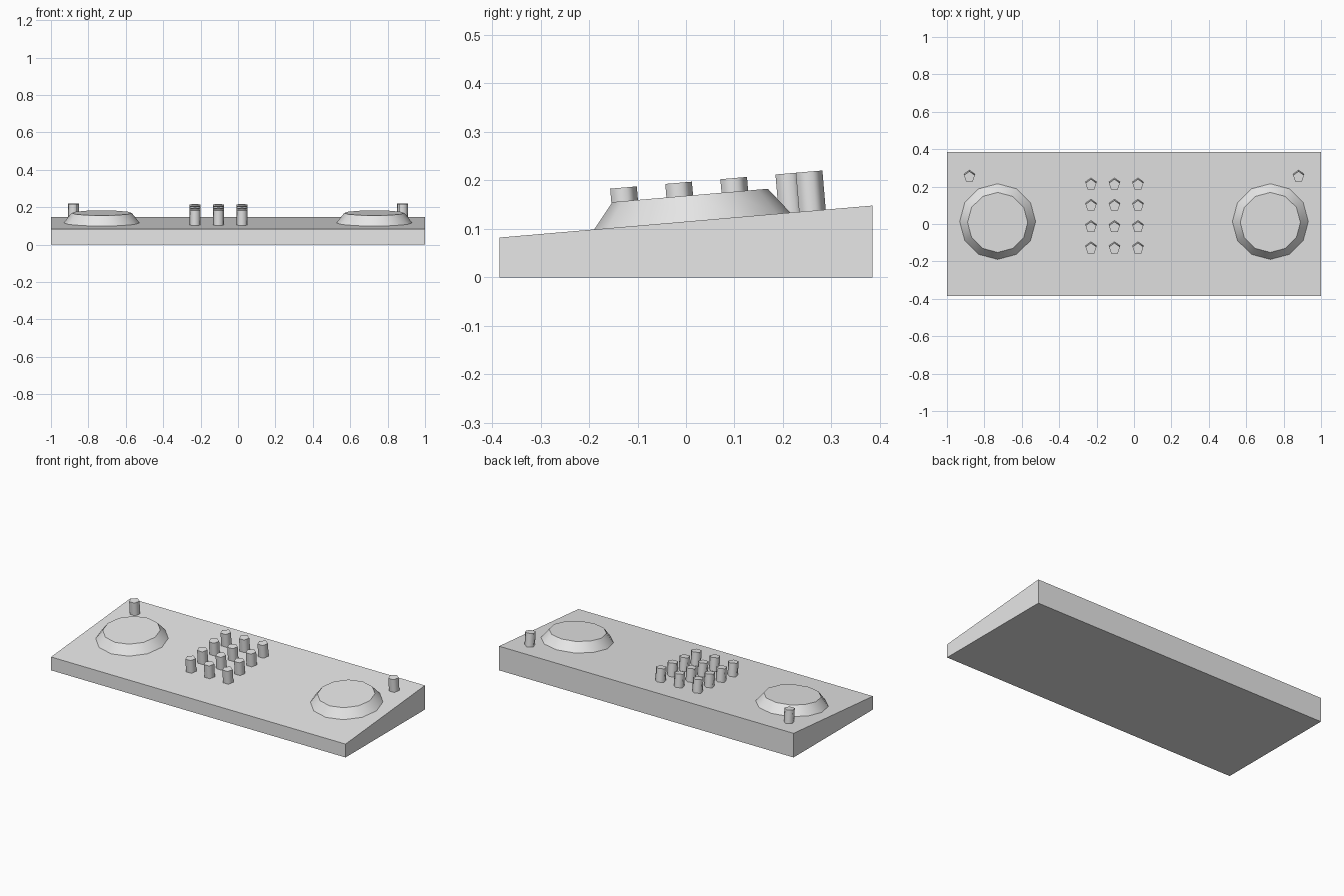
import bpy, bmesh, math
from mathutils import Matrix

cube = bpy.data.objects.get("Cube")
if cube:
    bpy.data.objects.remove(cube, do_unlink=True)

grey = bpy.data.materials.new("light_grey")
grey.use_nodes = True
grey.diffuse_color = (0.8, 0.8, 0.8, 1)
grey.node_tree.nodes["Principled BSDF"].inputs["Base Color"].default_value = (0.8, 0.8, 0.8, 1)

HALF_DEPTH, FRONT_Z, BACK_Z = 0.385, 0.082, 0.148
SLOPE = (BACK_Z - FRONT_Z) / (2 * HALF_DEPTH)
TILT = math.atan(SLOPE)


def add_object(name, bm):
    bmesh.ops.recalc_face_normals(bm, faces=bm.faces)
    mesh = bpy.data.meshes.new(name)
    bm.to_mesh(mesh)
    bm.free()
    mesh.materials.append(grey)
    obj = bpy.data.objects.new(name, mesh)
    bpy.context.collection.objects.link(obj)
    return obj


def on_panel(name, x, y, sides, r_base, r_top, height, smooth_angle):
    """Tapered cylinder standing square on the sloped panel, one corner to the back."""
    bm = bmesh.new()
    bmesh.ops.create_cone(bm, cap_ends=True, segments=sides, radius1=r_base,
                          radius2=r_top, depth=height,
                          matrix=Matrix.Translation((0, 0, height / 2)))
    # turn a corner towards +y
    corner = max(bm.verts, key=lambda v: v.co.x)
    turn = math.pi / 2 - math.atan2(corner.co.y, corner.co.x)
    bmesh.ops.rotate(bm, verts=bm.verts, matrix=Matrix.Rotation(turn, 3, "Z"))
    obj = add_object(name, bm)
    obj.location = (x, y, FRONT_Z + (y + HALF_DEPTH) * SLOPE)
    obj.rotation_euler.x = TILT
    bpy.ops.object.select_all(action="DESELECT")
    obj.select_set(True)
    bpy.context.view_layer.objects.active = obj
    bpy.ops.object.shade_smooth_by_angle(angle=math.radians(smooth_angle))
    return obj


# Wedge-shaped case: side profile extruded across the width
bm = bmesh.new()
profile = [(-HALF_DEPTH, 0), (HALF_DEPTH, 0), (HALF_DEPTH, BACK_Z), (-HALF_DEPTH, FRONT_Z)]
side = bm.faces.new([bm.verts.new((-1, y, z)) for y, z in profile])
extruded = bmesh.ops.extrude_face_region(bm, geom=[side])["geom"]
bmesh.ops.translate(bm, vec=(2, 0, 0),
                    verts=[v for v in extruded if isinstance(v, bmesh.types.BMVert)])
add_object("case", bm)

# Large dial and small corner knob on each end
for label, s in (("left", 1), ("right", -1)):
    on_panel(label + "_dial", s * 0.729, 0.013, 12, 0.203, 0.161, 0.053, 40)
    on_panel(label + "_corner_knob", s * 0.88, 0.258, 5, 0.0305, 0.0305, 0.081, 75)

# Grid of small knobs near the middle
for row in range(4):
    for col in range(3):
        on_panel(f"knob_row{row + 1}_column{col + 1}", -0.23 + col * 0.1255,
                 -0.125 + row * 0.1137, 5, 0.0305, 0.0305, 0.081, 75)
